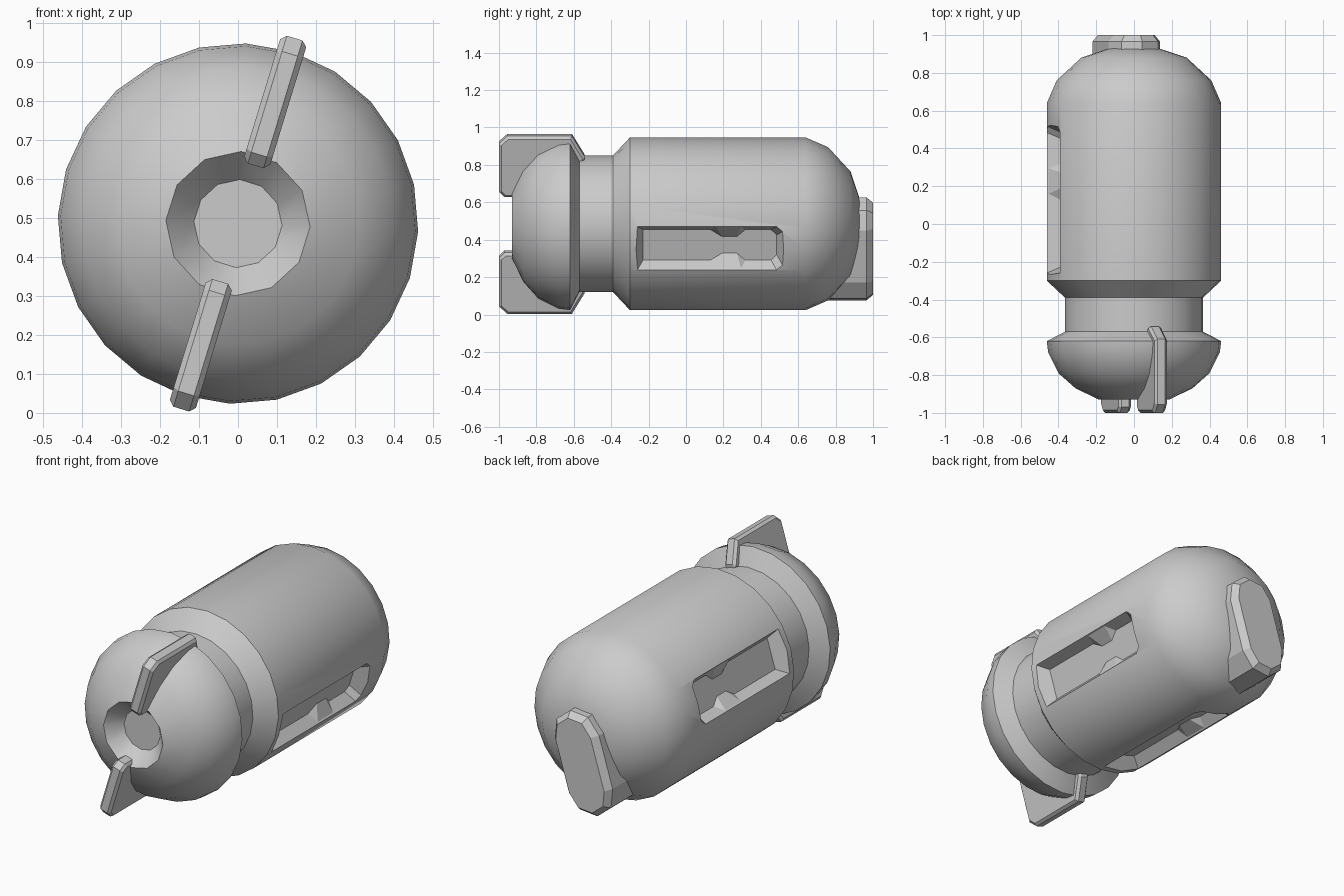
import bpy, bmesh, math
from mathutils import Vector

if "Cube" in bpy.data.objects:
    bpy.data.objects.remove(bpy.data.objects["Cube"])

CZ = 0.485               # height of the capsule's long axis
SLOTS = (-17, 163, 253)  # angles around the axis, 0 = +x, 90 = up
FINS = (73, 253)


def place(angle, y, s, r):
    """Point at r outwards and s sideways from the axis, for a given angle."""
    a = math.radians(angle)
    return Vector((r * math.cos(a) - s * math.sin(a), y,
                   CZ + r * math.sin(a) + s * math.cos(a)))


def make_object(name, bm):
    bmesh.ops.recalc_face_normals(bm, faces=bm.faces)
    mesh = bpy.data.meshes.new(name)
    bm.to_mesh(mesh)
    bm.free()
    ob = bpy.data.objects.new(name, mesh)
    bpy.context.collection.objects.link(ob)
    return ob


def add_hull(bm, angle, points):
    """Add a convex solid around (y, s, r) points."""
    part = bmesh.new()
    for p in points:
        part.verts.new(place(angle, *p))
    bmesh.ops.convex_hull(part, input=part.verts)
    bmesh.ops.dissolve_limit(part, angle_limit=0.01, verts=part.verts, edges=part.edges)
    bmesh.ops.recalc_face_normals(part, faces=part.faces)
    tmp = bpy.data.meshes.new("tmp")
    part.to_mesh(tmp)
    part.free()
    bm.from_mesh(tmp)
    bpy.data.meshes.remove(tmp)


def apply_modifiers(ob):
    bpy.ops.object.select_all(action='DESELECT')
    ob.select_set(True)
    bpy.context.view_layer.objects.active = ob
    for m in list(ob.modifiers):
        bpy.ops.object.modifier_apply(modifier=m.name)


# Capsule body: turned profile (y, radius); the nose recess has half the sides
profile = [(-0.85, 0.113), (-0.93, 0.185), (-0.87, 0.31), (-0.79, 0.40),
           (-0.68, 0.455), (-0.62, 0.462), (-0.57, 0.366), (-0.39, 0.366),
           (-0.30, 0.462), (0.64, 0.462), (0.76, 0.41), (0.88, 0.28), (0.93, 0.13)]
N = 24
bm = bmesh.new()
rings = []
for k, (y, r) in enumerate(profile):
    ring = []
    for i in range(N):
        step = i // 2 * 2 if k < 2 else i
        ring.append(bm.verts.new(place(-2.5 + step * 360 / N, y, 0, r)))
    rings.append(ring)
for a, b in zip(rings, rings[1:]):
    for i in range(N):
        j = (i + 1) % N
        bm.faces.new((a[i], a[j], b[j], b[i]))
bm.faces.new(rings[0])
bm.faces.new(rings[-1])
bmesh.ops.remove_doubles(bm, verts=bm.verts, dist=1e-4)
body = make_object("capsule_body", bm)

# Side slots cut into the body, flaring outwards
bm = bmesh.new()
for angle in SLOTS:
    pts = []
    for r, w, grow in ((0.385, 0.085, 0.0), (0.52, 0.165, 0.065)):
        y0, y1 = -0.23 - grow, 0.485 + grow
        for s in (-1, 1):
            pts += [(y0, s * w, r), (y1 - 0.03, s * w, r), (y1, s * (w - 0.03), r)]
    add_hull(bm, angle, pts)
cutter = make_object("slot_cutter", bm)
cutter.hide_render = True
cut = body.modifiers.new("slots", 'BOOLEAN')
cut.operation = 'DIFFERENCE'
cut.solver = 'EXACT'
cut.object = cutter
apply_modifiers(body)
bpy.data.objects.remove(cutter)
bpy.ops.object.shade_smooth_by_angle(angle=math.radians(32))

# Paired bulges that pinch each slot into an hourglass
bm = bmesh.new()
for angle in SLOTS:
    for s in (-1, 1):
        add_hull(bm, angle, [
            (0.12, s * 0.087, 0.38), (0.195, s * 0.04, 0.38),
            (0.27, s * 0.04, 0.38), (0.325, s * 0.087, 0.38),
            (0.16, s * 0.116, 0.437), (0.295, s * 0.116, 0.437),
            (0.12, s * 0.11, 0.38), (0.325, s * 0.11, 0.38)])
make_object("slot_pinches", bm)

# Two bevelled fins on the nose, opposite each other
fin_side = [(-0.97, 0.155), (-1.0, 0.185), (-1.0, 0.455), (-0.955, 0.497),
            (-0.61, 0.497), (-0.535, 0.37), (-0.58, 0.32), (-0.88, 0.155)]
for name, angle in zip(("upper_fin", "lower_fin"), FINS):
    bm = bmesh.new()
    add_hull(bm, angle, [(y, s, r) for y, r in fin_side for s in (-0.035, 0.035)])
    fin = make_object(name, bm)
    bev = fin.modifiers.new("bevel", 'BEVEL')
    bev.width = 0.014
    bev.segments = 1
    bev.limit_method = 'ANGLE'
    bev.angle_limit = math.radians(60)
    apply_modifiers(fin)

# Slanted oblong pad on the tail, with a chamfered rim
pts = []
for y, rad in ((0.72, 0.143), (0.965, 0.143), (1.0, 0.113)):
    for mid, turn in ((0.005, 0), (-0.285, 180)):
        for k in range(5):
            a = math.radians(turn + k * 45 - 90)
            pts.append((y, rad * math.sin(a), mid + rad * math.cos(a)))
bm = bmesh.new()
add_hull(bm, FINS[0], pts)
make_object("tail_pad", bm)
